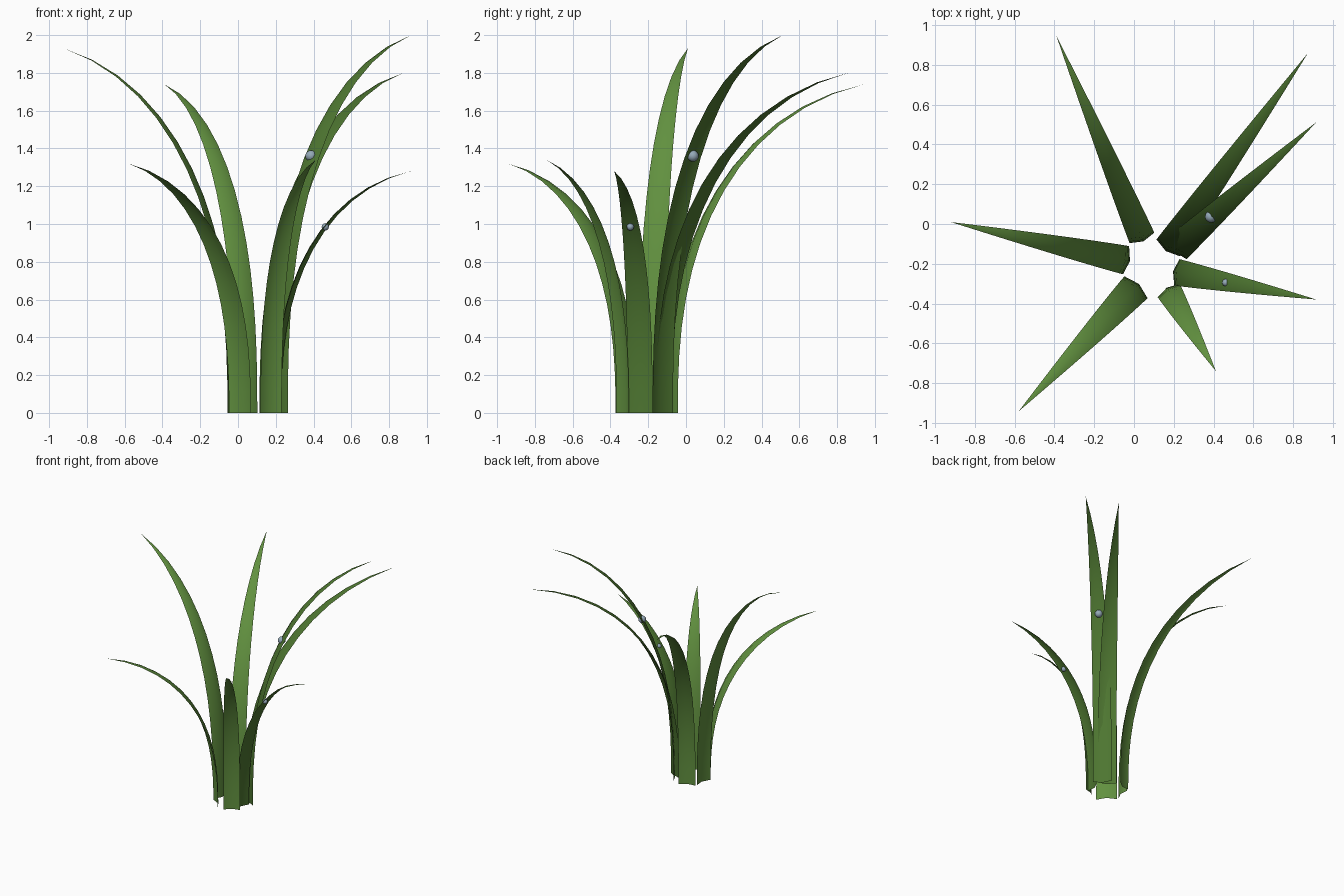
import bpy, bmesh
from mathutils import Vector

if "Cube" in bpy.data.objects:
    bpy.data.objects.remove(bpy.data.objects["Cube"])


def material(name, rgb):
    m = bpy.data.materials.new(name)
    m.diffuse_color = (*rgb, 1)
    m.use_nodes = True
    m.node_tree.nodes["Principled BSDF"].inputs["Base Color"].default_value = m.diffuse_color
    return m


LIGHT = material("leaf_green", (0.12, 0.28, 0.05))
DARK = material("deep_leaf_green", (0.075, 0.18, 0.03))
DEW = material("dew_blue", (0.30, 0.40, 0.48))
SEGMENTS = 14


def blade(name, base, tip, width, droop, mat):
    """Tapered, lengthwise-creased blade rising from base and arching out to tip."""
    start = Vector((*base, 0))
    reach = Vector((tip[0] - base[0], tip[1] - base[1], 0))
    out, length, height = reach.normalized(), reach.length, tip[2]
    side = Vector((-out.y, out.x, 0))
    bm = bmesh.new()
    rows = []
    for i in range(SEGMENTS + 1):
        t = i / SEGMENTS
        p = start + out * length * t ** 2.5
        p.z = height * ((1 + droop) * t - droop * t ** 4)
        dr = length * 2.5 * t ** 1.5
        dz = height * (1 + droop - 4 * droop * t ** 3)
        normal = (Vector((0, 0, 1)) * dr - out * dz).normalized()
        w = width * (1 - t ** 2.9)
        rows.append([bm.verts.new(p + side * w * k + normal * w * c)
                     for k, c in ((-0.5, 0), (0, 0.14), (0.5, 0))])
    for a, b in zip(rows, rows[1:]):
        for k in range(2):
            bm.faces.new((a[k], a[k + 1], b[k + 1], b[k]))
    bmesh.ops.remove_doubles(bm, verts=bm.verts, dist=1e-5)
    for f in bm.faces:
        f.smooth = True
    me = bpy.data.meshes.new(name)
    bm.to_mesh(me)
    bm.free()
    me.materials.append(mat)
    bpy.context.collection.objects.link(bpy.data.objects.new(name, me))


def dew_drop(name, centre, radius):
    bpy.ops.mesh.primitive_uv_sphere_add(segments=16, ring_count=10,
                                         radius=radius, location=centre)
    ob = bpy.context.object
    ob.name = name
    ob.data.materials.append(DEW)
    bpy.ops.object.shade_smooth()


# Ring of blades: base (x, y), tip (x, y, z), base width, droop, colour
blades = [
    ((0.04, -0.07), (-0.39, 0.945, 1.74), 0.135, 0.225, LIGHT),
    ((0.172, -0.12), (0.875, 0.86, 1.80), 0.145, 0.225, DARK),
    ((0.215, -0.123), (0.917, 0.512, 2.00), 0.145, 0.22, DARK),
    ((0.215, -0.243), (0.917, -0.38, 1.28), 0.135, 0.225, DARK),
    ((0.175, -0.335), (0.412, -0.74, 1.34), 0.13, 0.215, LIGHT),
    ((0.01, -0.318), (-0.58, -0.942, 1.32), 0.16, 0.225, LIGHT),
    ((-0.04, -0.182), (-0.922, 0.01, 1.93), 0.145, 0.205, LIGHT),
]
for n, (base, tip, width, droop, mat) in enumerate(blades, 1):
    blade(f"grass_blade_{n}", base, tip, width, droop, mat)

# Dew drops clinging to the outer side of two blades
dew_drop("dew_drop_large", (0.387, 0.037, 1.36), 0.03)
dew_drop("dew_drop_small", (0.462, -0.295, 0.985), 0.019)
